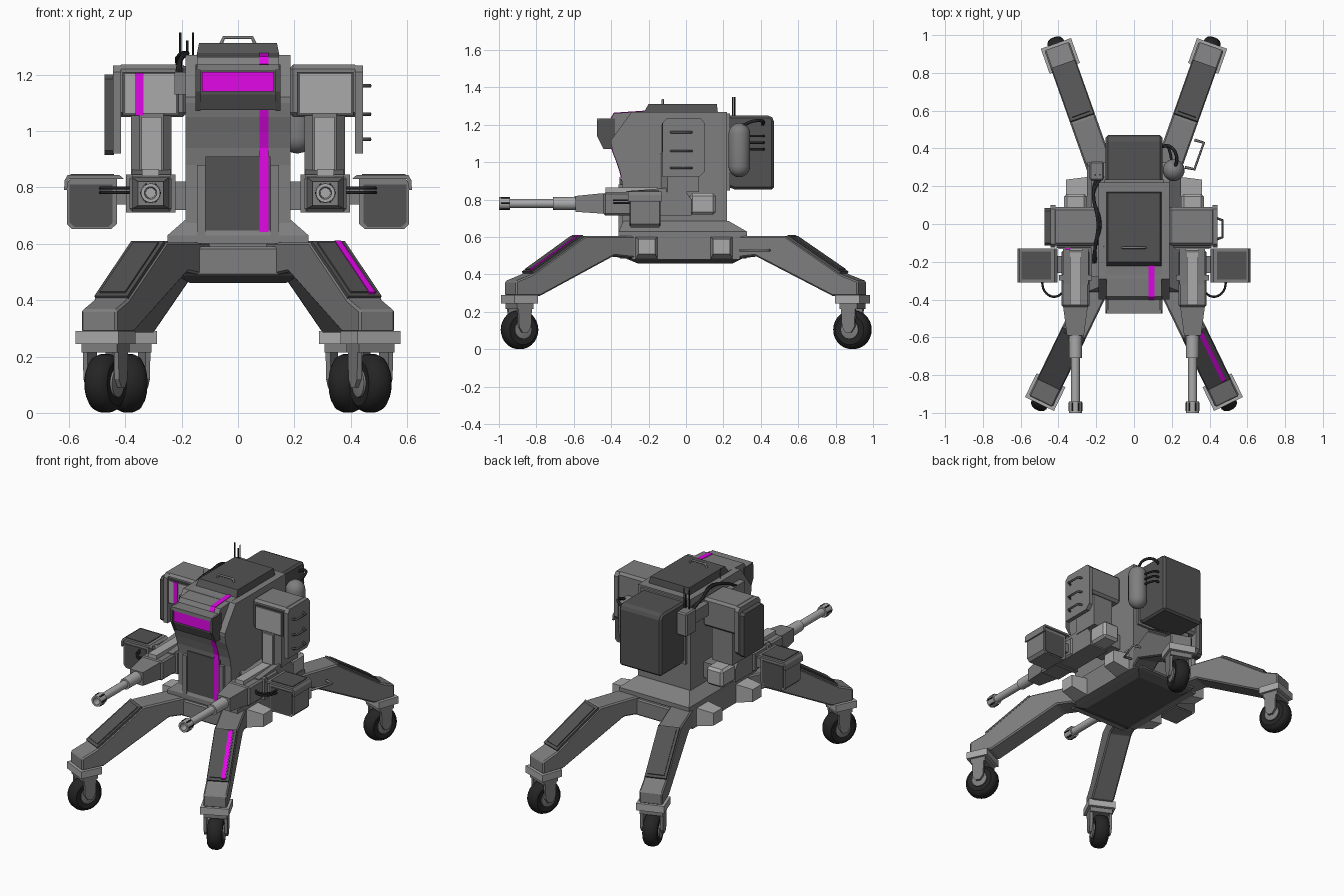
import bpy, bmesh, math
from mathutils import Vector, Matrix

if "Cube" in bpy.data.objects:
    bpy.data.objects.remove(bpy.data.objects["Cube"])

def paint(name, r, g, b):
    m = bpy.data.materials.new(name)
    m.diffuse_color = (r, g, b, 1)
    m.use_nodes = True
    m.node_tree.nodes["Principled BSDF"].inputs["Base Color"].default_value = m.diffuse_color
    return m

pink = paint("magenta_paint", .75, .002, .8)
mid, dark = paint("mid_grey", .21, .21, .21), paint("dark_grey", .085, .085, .085)
light, black = paint("light_grey", .40, .40, .40), paint("rubber_black", .018, .018, .018)
round_parts = []

def finish(name, bm, mat=mid, bevel=0, matrix=None):
    bmesh.ops.recalc_face_normals(bm, faces=bm.faces)
    me = bpy.data.meshes.new(name)
    bm.to_mesh(me)
    bm.free()
    ob = bpy.data.objects.new(name, me)
    bpy.context.collection.objects.link(ob)
    me.materials.append(mat)
    if matrix:
        ob.matrix_world = matrix
    if bevel:
        m = ob.modifiers.new("bevel", 'BEVEL')
        m.width, m.segments, m.limit_method = bevel, 1, 'ANGLE'
    return ob

def loft(name, r0, r1, **kw):
    """Join two matching loops of corner points and cap both ends."""
    bm = bmesh.new()
    a, b = ([bm.verts.new(p) for p in r] for r in (r0, r1))
    bm.faces.new(a)
    bm.faces.new(b[::-1])
    for i in range(len(a)):
        j = (i + 1) % len(a)
        bm.faces.new((a[i], a[j], b[j], b[i]))
    return finish(name, bm, **kw)

def prism(name, pts, t0, t1, axis='X', **kw):
    """Extrude a 2D profile: (y,z) along X, (x,z) along Y, or (x,y) along Z."""
    put = {'X': lambda p, t: (t, p[0], p[1]), 'Y': lambda p, t: (p[0], t, p[1]),
           'Z': lambda p, t: (p[0], p[1], t)}[axis]
    return loft(name, [put(p, t0) for p in pts], [put(p, t1) for p in pts], **kw)

def box(name, x, y, z, **kw):
    return prism(name, [(y[0], z[0]), (y[1], z[0]), (y[1], z[1]), (y[0], z[1])], x[0], x[1], **kw)

def lathe(name, pts, origin, axis, n=24, mat=mid):
    """Turn (distance along axis, radius) points around an axis."""
    bm = bmesh.new()
    rings = [[bm.verts.new((r * math.cos(2 * math.pi * k / n), r * math.sin(2 * math.pi * k / n), t))
              for k in range(n)] for t, r in pts]
    for p, q in zip(rings, rings[1:]):
        for k in range(n):
            bm.faces.new((p[k], p[(k + 1) % n], q[(k + 1) % n], q[k]))
    bm.faces.new(rings[0])
    bm.faces.new(rings[-1])
    rot = Vector(axis).to_track_quat('Z', 'Y').to_matrix().to_4x4()
    round_parts.append(finish(name, bm, mat=mat, matrix=Matrix.Translation(origin) @ rot))

def tube(name, pts, r, smooth=False, mat=black):
    cu = bpy.data.curves.new(name, 'CURVE')
    cu.dimensions, cu.bevel_depth, cu.bevel_resolution, cu.use_fill_caps = '3D', r, 1, True
    sp = cu.splines.new('BEZIER' if smooth else 'POLY')
    if smooth:
        sp.bezier_points.add(len(pts) - 1)
        for b, p in zip(sp.bezier_points, pts):
            b.co = p
            b.handle_left_type = b.handle_right_type = 'AUTO'
        cu.resolution_u = 6
    else:
        sp.points.add(len(pts) - 1)
        for b, p in zip(sp.points, pts):
            b.co = (*p, 1)
    cu.materials.append(mat)
    tmp = bpy.data.objects.new(name, cu)
    me = bpy.data.meshes.new_from_object(tmp)
    bpy.data.objects.remove(tmp)
    bpy.context.collection.objects.link(bpy.data.objects.new(name, me))

def rect(x, y, z):
    return [(x[0], y[0], z), (x[1], y[0], z), (x[1], y[1], z), (x[0], y[1], z)]

def rect_y(x, y, z):
    return [(x[0], y, z[0]), (x[1], y, z[0]), (x[1], y, z[1]), (x[0], y, z[1])]

# Chassis
box("chassis_core", (-.25, .25), (-.29, .29), (.48, .60))
box("chassis_nose_and_tail", (-.21, .21), (-.36, .33), (.485, .59), bevel=.008)
loft("chassis_belly", rect((-.17, .17), (-.26, .25), .46), rect((-.215, .215), (-.32, .30), .485), mat=dark)
box("turret_platform", (-.25, .25), (-.36, .325), (.60, .63))
loft("platform_flare", rect((-.25, .25), (-.36, .325), .63), rect((-.187, .187), (-.335, .23), .685))
for s in (-1, 1):
    for y in (-.21, .19):
        loft("chassis_side_block", [(s * .24, y + a, z) for a, z in ((-.06, .48), (.06, .48), (.06, .60), (-.06, .60))],
             [(s * .36, y + a, z) for a, z in ((-.045, .51), (.045, .51), (.045, .59), (-.045, .59))], mat=light)

# Legs with castor wheels
def leg(label, fx, fy, s):
    ox, oy = .17 * s, math.copysign(.27, fy)
    d = Vector((fx * s - ox, fy - oy, 0))
    L = d.length
    m = Matrix.Translation((ox, oy, 0)) @ Matrix.Rotation(math.atan2(-d.x, d.y), 4, 'Z')
    prism(label + "_leg", [(-.05, .605), (L - .355, .605), (L - .04, .40), (L + .055, .365), (L + .055, .285),
                           (L - .09, .285), (L - .53, .50), (-.05, .48)], -.07, .07, matrix=m, bevel=.008)
    slope = lambda t, h: (L - .35 + .30 * t + .55 * h, .602 - .195 * t + .84 * h)
    strip = lambda a, b, h0, h1: [slope(a, h0), slope(b, h0), slope(b, h1), slope(a, h1)]
    prism(label + "_leg_armour", strip(0, 1, -.01, .010), -.065, .065, matrix=m, mat=dark)
    prism(label + "_leg_armour_inset", strip(.05, .95, 0, .016), -.05, .05, matrix=m, mat=dark)
    if fy < 0 and s > 0:
        prism("leg_stripe", strip(.03, .97, .005, .019), -.043, -.019, matrix=m, mat=pink)
    box(label + "_castor_plate", (-.085, .085), (L - .07, L + .07), (.245, .29), matrix=m, mat=light)
    box(label + "_fork_crown", (-.07, .07), (L - .05, L + .05), (.215, .246), matrix=m)
    for k in (-1, 1):
        prism(label + "_fork_arm", [(L - .04, .22), (L + .04, .22), (L + .035, .12), (L + .015, .09), (L - .015, .09),
                                    (L - .035, .12)], k * .052, k * .07, matrix=m)
    c, ax = m @ Vector((0, L, .105)), m.to_3x3() @ Vector((1, 0, 0))
    lathe(label + "_tyre", [(-.042, .055), (-.045, .08), (-.035, .095), (-.015, .104), (.015, .104), (.035, .095),
                            (.045, .08), (.042, .055)], c, ax, 28, mat=black)
    lathe(label + "_hub", [(-.055, .02), (-.05, .05), (.05, .05), (.055, .02)], c, ax, 16)

for s, side in ((-1, "left"), (1, "right")):
    leg("front_" + side, .47, -.89, s)
    leg("back_" + side, .39, .89, s)
tube("leg_handle", [(.27, .30, .53), (.32, .29, .53), (.37, .43, .53), (.32, .445, .53)], .008, mat=mid)

# Main body
front = [(-.34, .66), (-.34, .88), (-.35, .94), (-.37, 1.0), (-.39, 1.05), (-.40, 1.10)]
prism("body_hull", front + [(-.40, 1.12), (-.29, 1.27), (.22, 1.27), (.22, .66)], -.187, .187)
box("front_panel", (-.115, .115), (-.352, -.33), (.63, .91), mat=dark)
for s in (-1, 1):
    box("front_panel_post", (s * .115, s * .145), (-.36, -.33), (.63, .88))
prism("body_stripe", [(-.355, .63), (-.355, .91), (-.353, .94), (-.372, 1.0), (-.392, 1.05), (-.401, 1.08),
                      (-.36, 1.08), (-.33, .63)], .077, .109, mat=pink)
# Visor
prism("head_housing", [(-.39, 1.07), (-.40, 1.235), (-.385, 1.262), (-.21, 1.274), (-.21, 1.07)], -.145, .145)
prism("head_stripe", [(-.403, 1.237), (-.386, 1.265), (-.21, 1.277), (-.21, 1.25), (-.38, 1.23)], .077, .109, mat=pink)
prism("visor", [(-.39, 1.075), (-.44, 1.075), (-.462, 1.13), (-.462, 1.22), (-.39, 1.22)], -.135, .135, mat=dark)
box("visor_window", (-.128, .128), (-.469, -.45), (1.14, 1.21), mat=pink)
for s in (-1, 1):
    prism("visor_cheek", [(-.38, 1.07), (-.44, 1.07), (-.475, 1.14), (-.475, 1.22), (-.455, 1.235), (-.38, 1.235)],
          s * .133, s * .15, mat=dark)
box("visor_brow", (-.145, .145), (-.475, -.38), (1.212, 1.235))
# Roof hatch
loft("roof_hatch", rect((-.147, .147), (-.225, .17), 1.268), rect((-.138, .138), (-.20, .165), 1.312), mat=dark)
tube("hatch_handle", [(-.06, -.125, 1.31), (-.05, -.125, 1.332), (.05, -.125, 1.332), (.06, -.125, 1.31)], .007,
     mat=mid)

# Backpack, tank and antenna box
box("backpack_frame", (-.16, .16), (.20, .235), (.85, 1.26))
prism("backpack", [(.22, .87), (.26, .855), (.47, .855), (.47, 1.23), (.45, 1.25), (.22, 1.25)], -.15, .15,
      bevel=.012, mat=dark)
dome = [(.058 * (1 - math.cos(a)), max(.058 * math.sin(a), .002)) for a in (0, .4, .8, 1.2, 1.57)]
lathe("gas_tank", dome + [(.29 - t, r) for t, r in dome[::-1]], (.21, .285, .92), (0, 0, 1))
for z in (1.07, 1.105, 1.14):
    tube("tank_hose", [(.20, .32, z), (.19, .38, z), (.175, .41, z), (.14, .415, z)], .007, True)
tube("tank_top_hose", [(.14, .41, 1.2), (.19, .41, 1.22), (.225, .36, 1.22), (.215, .29, 1.19)], .009, True)
box("antenna_box", (-.235, -.16), (.23, .33), (1.08, 1.23), bevel=.008)
for x, y, z in ((-.205, .26, 1.35), (-.18, .26, 1.32), (-.16, .25, 1.35)):
    tube("antenna", [(x, y, 1.2), (x, y, z)], .004)
tube("antenna_small", [(-.16, -.12, 1.25), (-.16, -.12, 1.335)], .003)
for k in (0, 1):
    tube("roof_cable", [(-.20 + .02 * k, .24, 1.2), (-.215, .16, 1.25), (-.19 + .01 * k, 0, 1.275),
                        (-.205, -.12, 1.25), (-.215 + .01 * k, -.21, 1.2)], .009, True)
box("cable_rail", (-.225, -.18), (-.28, .24), (1.13, 1.21))

for s, side in ((-1, "left"), (1, "right")):
    X = lambda a, b: (s * a, s * b)
    # Shoulder pod
    box(side + "_shoulder_pod", X(.18, .43), (-.115, .09), (1.05, 1.235), bevel=.015)
    box(side + "_pod_front_frame", X(.21, .41), (-.127, -.10), (1.055, 1.21), mat=dark)
    box(side + "_pod_front_plate", X(.22, .40), (-.132, -.11), (1.063, 1.202), mat=light)
    prism(side + "_pod_shell", [(-.125, 1.21), (-.105, 1.233), (.08, 1.233), (.10, 1.21), (.10, .95), (.07, .92),
                                (-.125, .92)], s * .415, s * .443)
    # Upper arm and elbow
    prism(side + "_upper_arm", [(s * .235, -.10), (s * .265, -.13), (s * .35, -.13), (s * .38, -.10), (s * .38, .07),
                                (s * .235, .07)], .84, 1.06, 'Z')
    box(side + "_arm_rib", X(.272, .343), (-.14, -.10), (.84, 1.05), mat=light)
    prism(side + "_forearm", [(-.32, .715), (.03, .715), (.03, .80), (-.02, .87), (-.32, .845)], s * .24, s * .375)
    box(side + "_elbow_block", X(.25, .37), (.02, .16), (.72, .835), bevel=.015, mat=light)
    box(side + "_elbow_mount", X(.17, .26), (-.08, .09), (.72, .82))
    # Gun
    box(side + "_gun_receiver", X(.235, .385), (-.44, -.14), (.715, .84), bevel=.01)
    box(side + "_gun_top_rail", X(.28, .34), (-.43, -.15), (.83, .865), mat=light)
    box(side + "_gun_wrist_plate", X(.222, .398), (-.30, -.27), (.71, .845))
    loft(side + "_gun_shroud", rect_y(X(.245, .375), -.44, (.725, .835)), rect_y(X(.265, .355), -.59, (.735, .82)))
    lathe(side + "_barrel", [(0, .036), (.13, .034), (.13, .024), (.36, .024), (.36, .034), (.42, .034), (.42, .022),
                             (.34, .018)], (s * .31, -.58, .78), (0, -1, 0), 16, mat=light)
    for k in range(6):
        a = k * math.pi / 3
        x, z = s * .31 + .033 * math.cos(a), .78 + .033 * math.sin(a)
        tube(side + "_muzzle_slot", [(x, -.99, z), (x, -.945, z)], .005)
    # Ammunition box with feed cables
    b = [(.43, .67), (.45, .652), (.59, .652), (.607, .67), (.607, .815), (.595, .83), (.43, .83)]
    prism(side + "_ammo_box", [(s * x, z) for x, z in b], -.298, -.142, 'Y')
    b = [(.445, .675), (.46, .66), (.58, .66), (.597, .675), (.597, .81), (.445, .81)]
    prism(side + "_ammo_box_end_panels", [(s * x, z) for x, z in b], -.303, -.137, 'Y', mat=dark)
    lid = [(.405, .83), (.60, .83), (.607, .79), (.617, .79), (.615, .825), (.605, .843), (.42, .843)]
    prism(side + "_ammo_lid", [(s * x, z) for x, z in lid], -.31, -.13, 'Y')
    box(side + "_ammo_lid_plate", X(.44, .595), (-.295, -.145), (.835, .848), mat=dark)
    box(side + "_ammo_bracket", X(.37, .44), (-.26, -.17), (.74, .80))
    for z in (.782, .797):
        tube(side + "_ammo_feed", [(s * .36, -.35, z), (s * .42, -.385, z), (s * .47, -.36, z), (s * .49, -.29, z)],
             .006, True)

# Side fittings on the pods
for z in (.97, 1.06, 1.16):
    tube("pod_grip", [(.44, -.08, z), (.468, -.07, z), (.468, .02, z), (.44, .03, z)], .007, mat=dark)
prism("left_pod_dark_plate", [(-.115, .93), (-.10, .915), (.07, .915), (.085, .93), (.085, 1.185), (.07, 1.2),
                              (-.10, 1.2), (-.115, 1.185)], -.474, -.44, mat=dark)
box("pod_stripe", (-.365, -.335), (-.135, -.12), (1.055, 1.205), mat=pink)

# Smooth the turned parts, keeping hard edges
bpy.ops.object.select_all(action='DESELECT')
for ob in round_parts:
    ob.select_set(True)
bpy.context.view_layer.objects.active = round_parts[0]
bpy.ops.object.shade_smooth_by_angle(angle=math.radians(35))
